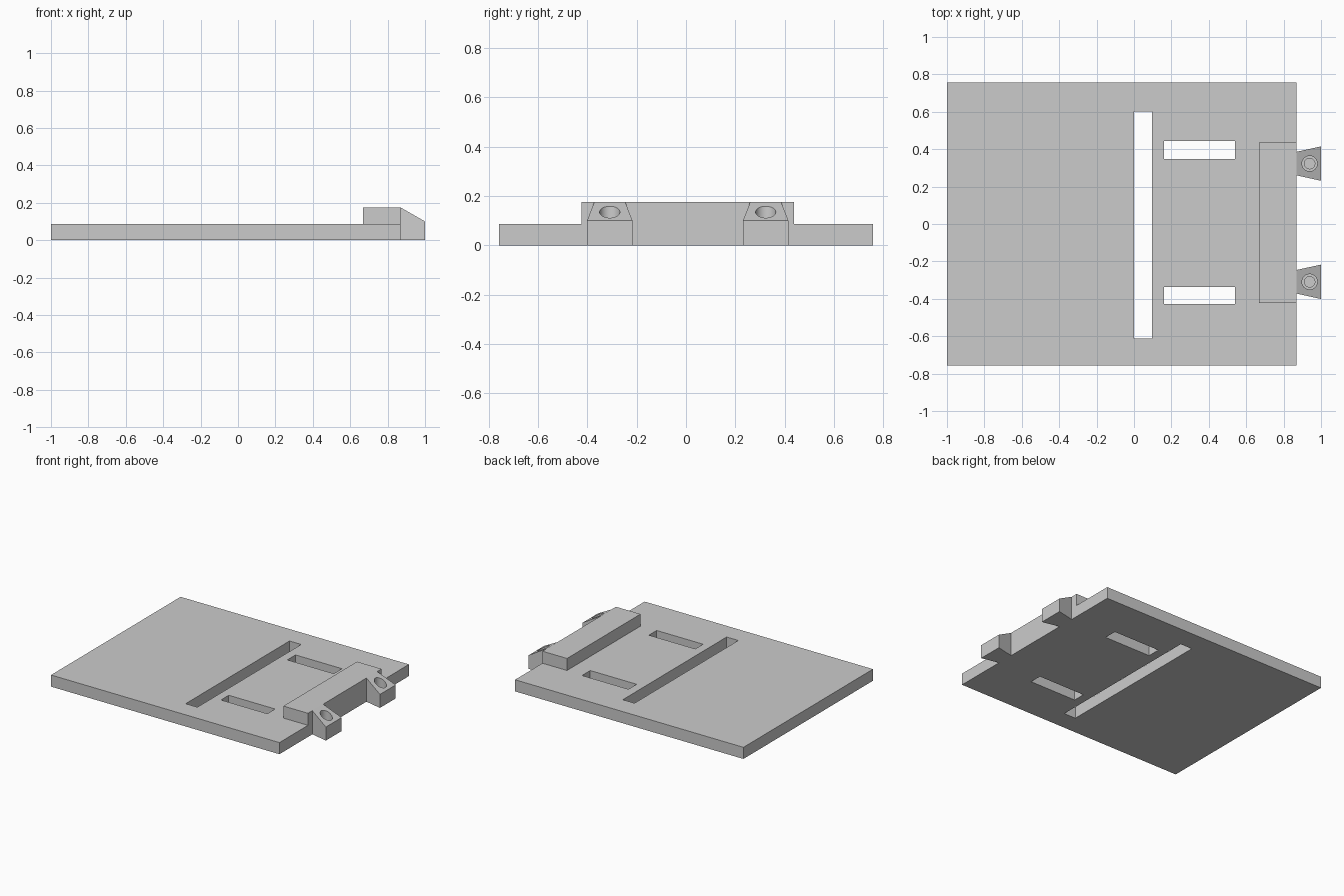
import bpy
import bmesh
import math

cube = bpy.data.objects.get("Cube")
if cube:
    bpy.data.objects.remove(cube, do_unlink=True)

grey = bpy.data.materials.new("plain grey")
grey.use_nodes = True
grey.diffuse_color = (0.6, 0.6, 0.6, 1)
grey.node_tree.nodes["Principled BSDF"].inputs["Base Color"].default_value = (0.6, 0.6, 0.6, 1)


def add_object(name, bm):
    bmesh.ops.recalc_face_normals(bm, faces=bm.faces)
    mesh = bpy.data.meshes.new(name)
    bm.to_mesh(mesh)
    bm.free()
    mesh.materials.append(grey)
    obj = bpy.data.objects.new(name, mesh)
    bpy.context.collection.objects.link(obj)
    return obj


def box(name, x0, x1, y0, y1, z0, z1):
    bm = bmesh.new()
    bmesh.ops.create_cube(bm, size=1)
    for v in bm.verts:
        v.co.x = x1 if v.co.x > 0 else x0
        v.co.y = y1 if v.co.y > 0 else y0
        v.co.z = z1 if v.co.z > 0 else z0
    return add_object(name, bm)


def cylinder(name, x, y, radius, z0, z1):
    bm = bmesh.new()
    bmesh.ops.create_cone(bm, cap_ends=True, segments=40,
                          radius1=radius, radius2=radius, depth=z1 - z0)
    bmesh.ops.translate(bm, verts=bm.verts, vec=(x, y, (z0 + z1) / 2))
    return add_object(name, bm)


def cut(obj, cutter):
    bpy.context.view_layer.objects.active = obj
    mod = obj.modifiers.new("cut", 'BOOLEAN')
    mod.operation = 'DIFFERENCE'
    mod.solver = 'EXACT'
    mod.object = cutter
    bpy.ops.object.modifier_apply(modifier=mod.name)
    bpy.data.objects.remove(cutter, do_unlink=True)


EDGE, PLATE_TOP, RIDGE_TOP, LUG_TOP = 0.869, 0.086, 0.175, 0.1

# Flat plate with one long slot and two short slots
plate = box("base_plate", -1, EDGE, -0.757, 0.757, 0, PLATE_TOP)
slots = [(0, 0.096, -0.612, 0.602),
         (0.16, 0.54, 0.348, 0.444),
         (0.16, 0.54, -0.428, -0.337)]
for slot in slots:
    cut(plate, box("slot_cutter", *slot, -0.1, 0.2))

# Raised ridge along the connecting edge
box("edge_ridge", 0.668, EDGE, -0.423, 0.437, PLATE_TOP, RIDGE_TOP)

# Dovetail lugs with sloping tops and stepped blind holes
for name, y in (("back_lug", 0.323), ("front_lug", -0.309)):
    lug = box(name, EDGE, 1, y - 1, y + 1, 0, RIDGE_TOP)
    for v in lug.data.vertices:
        outer = v.co.x > 0.95
        half = 0.092 if outer else 0.063
        v.co.y = y + math.copysign(half, v.co.y - y)
        if outer and v.co.z > 0.05:
            v.co.z = LUG_TOP
    cut(lug, cylinder("hole_cutter", 0.939, y, 0.041, 0.07, 0.3))
    cut(lug, cylinder("pilot_cutter", 0.939, y, 0.028, 0.03, 0.2))
    bpy.ops.object.select_all(action='DESELECT')
    lug.select_set(True)
    bpy.context.view_layer.objects.active = lug
    bpy.ops.object.shade_smooth_by_angle(angle=math.radians(25))
